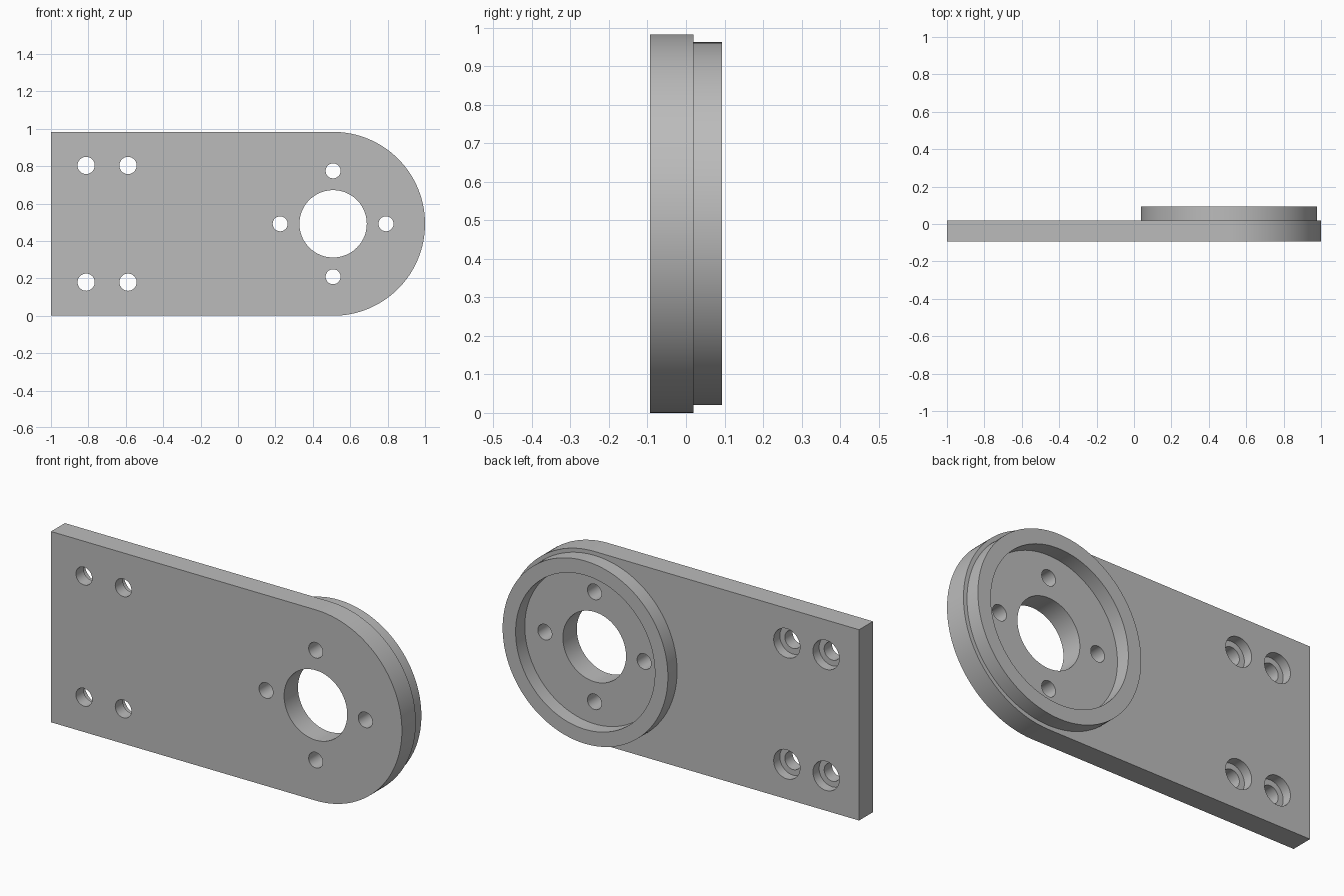
import bpy, bmesh
from math import cos, sin, pi, radians
from mathutils import Matrix

if "Cube" in bpy.data.objects:
    bpy.data.objects.remove(bpy.data.objects["Cube"], do_unlink=True)

FRONT, FACE, BACK = -0.094, 0.019, 0.094   # plate front, plate back, rim back
R = 0.4915                                 # rounded end radius
CX, CZ = 1 - R, R                          # bore axis
BORE_FLOOR = FACE - 0.05                   # counterbore depth

grey = bpy.data.materials.new("plain grey")
grey.use_nodes = True
colour = (0.5, 0.5, 0.5, 1)
grey.diffuse_color = colour
grey.node_tree.nodes["Principled BSDF"].inputs["Base Color"].default_value = colour


def make_object(name, bm):
    bmesh.ops.recalc_face_normals(bm, faces=bm.faces)
    mesh = bpy.data.meshes.new(name)
    bm.to_mesh(mesh)
    bm.free()
    mesh.materials.append(grey)
    obj = bpy.data.objects.new(name, mesh)
    bpy.context.collection.objects.link(obj)
    return obj


def add_cylinder(bm, x, z, radius, y0, y1, segments=48):
    place = Matrix.Translation((x, (y0 + y1) / 2, z)) @ Matrix.Rotation(pi / 2, 4, 'X')
    bmesh.ops.create_cone(bm, cap_ends=True, segments=segments, radius1=radius,
                          radius2=radius, depth=y1 - y0, matrix=place)


def cut(obj, cutter):
    mod = obj.modifiers.new("holes", 'BOOLEAN')
    mod.operation, mod.solver, mod.object = 'DIFFERENCE', 'EXACT', cutter
    bpy.context.view_layer.objects.active = obj
    bpy.ops.object.modifier_apply(modifier=mod.name)
    bpy.data.objects.remove(cutter, do_unlink=True)


def smooth(obj):
    bpy.ops.object.select_all(action='DESELECT')
    obj.select_set(True)
    bpy.context.view_layer.objects.active = obj
    bpy.ops.object.shade_smooth_by_angle(angle=radians(30))


# Plate: rectangle with one full-radius end, extruded through its thickness
bm = bmesh.new()
steps = 64
outline = [(-1, 2 * R), (-1, 0)]
outline += [(CX + R * cos(a), CZ + R * sin(a))
            for a in (-pi / 2 + pi * i / steps for i in range(steps + 1))]
face = bm.faces.new([bm.verts.new((x, FRONT, z)) for x, z in outline])
grown = bmesh.ops.extrude_face_region(bm, geom=[face])["geom"]
bmesh.ops.translate(bm, vec=(0, FACE - FRONT, 0),
                    verts=[g for g in grown if isinstance(g, bmesh.types.BMVert)])
plate = make_object("mounting_plate", bm)

# Through holes: central bore, four around it, four at the square end
bm = bmesh.new()
add_cylinder(bm, CX, CZ, 0.18, -0.3, 0.3, 96)
for k in range(4):
    a = k * pi / 2
    add_cylinder(bm, CX + 0.283 * cos(a), CZ + 0.283 * sin(a), 0.04, -0.3, 0.3)
mounts = [(x, CZ + side * 0.312) for x in (-0.812, -0.588) for side in (-1, 1)]
for x, z in mounts:
    add_cylinder(bm, x, z, 0.046, -0.3, 0.3)
cut(plate, make_object("through_hole_cutter", bm))

# Counterbores sunk from the back
bm = bmesh.new()
for x, z in mounts:
    add_cylinder(bm, x, z, 0.075, BORE_FLOOR, 0.3)
cut(plate, make_object("counterbore_cutter", bm))
smooth(plate)

# Raised rim on the back: a lathed rectangular section, open where it meets the plate
bm = bmesh.new()
section = [(0.471, FACE), (0.471, BACK), (0.397, BACK), (0.397, FACE)]
verts = [bm.verts.new((r, y, 0)) for r, y in section]
edges = [bm.edges.new(pair) for pair in zip(verts, verts[1:])]
bmesh.ops.spin(bm, geom=verts + edges, cent=(0, 0, 0), axis=(0, 1, 0),
               angle=2 * pi, steps=128, use_merge=True)
bmesh.ops.remove_doubles(bm, verts=bm.verts, dist=0.0001)
bmesh.ops.translate(bm, vec=(CX, 0, CZ), verts=bm.verts)
smooth(make_object("raised_rim", bm))
